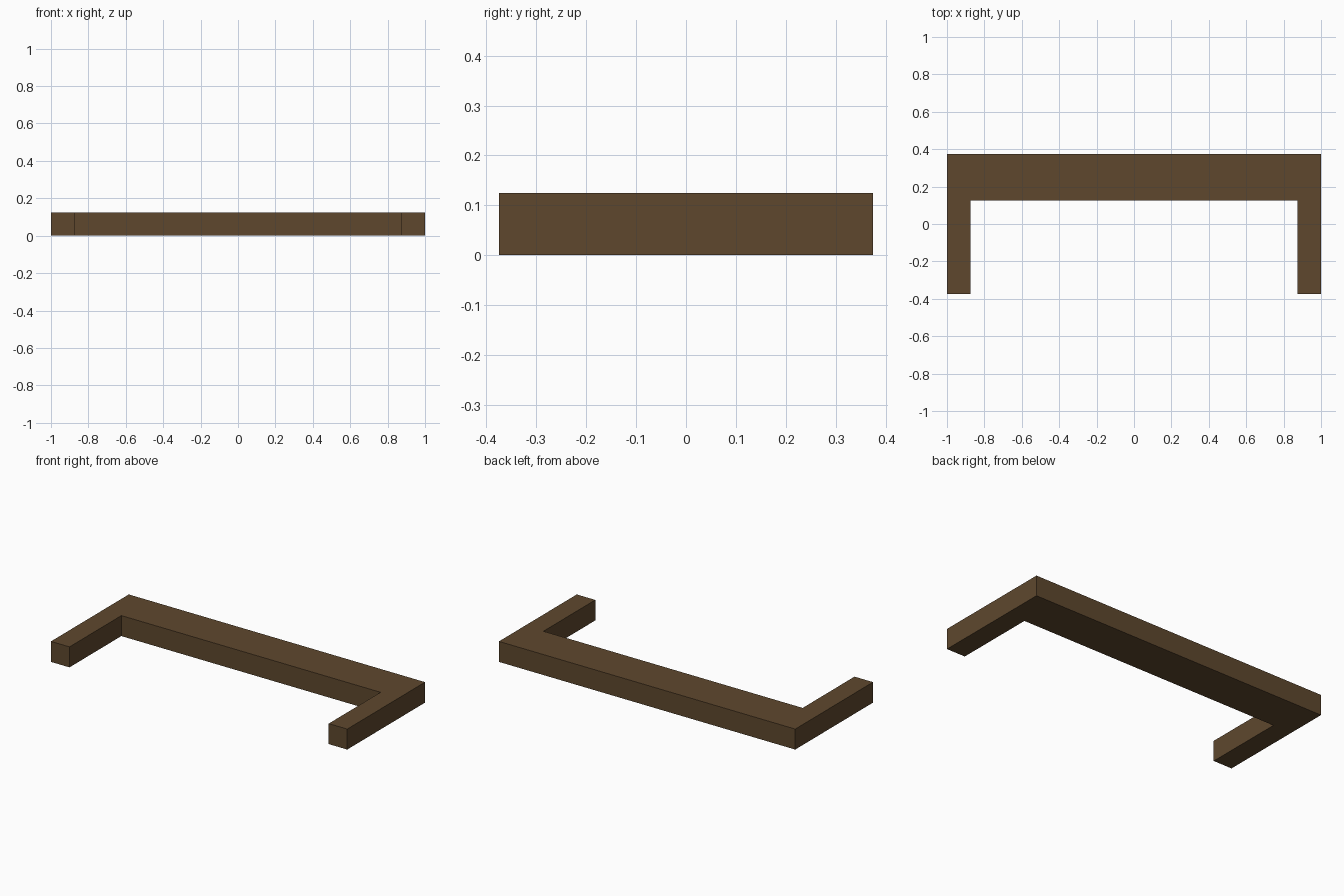
import bpy
import bmesh

if "Cube" in bpy.data.objects:
    bpy.data.objects.remove(bpy.data.objects["Cube"])

# Single dark wood colour
wood = bpy.data.materials.new("dark_brown_wood")
wood.diffuse_color = (0.113, 0.064, 0.027, 1.0)
wood.use_nodes = True
wood.node_tree.nodes["Principled BSDF"].inputs["Base Color"].default_value = wood.diffuse_color

HALF_W, HALF_D, HEIGHT = 1.0, 0.375, 0.125
ARM, BAR_FRONT = 0.125, 0.125      # arm width, front edge of the back bar

# U-shaped plan outline: right half, then mirrored for the left
right = [(HALF_W, HALF_D), (HALF_W, -HALF_D),
         (HALF_W - ARM, -HALF_D), (HALF_W - ARM, BAR_FRONT)]
outline = right + [(-x, y) for x, y in reversed(right)]

# Extrude the outline upward into one solid frame
bm = bmesh.new()
base = bm.faces.new([bm.verts.new((x, y, 0)) for x, y in outline])
extruded = bmesh.ops.extrude_face_region(bm, geom=[base], use_keep_orig=True)
top = [v for v in extruded["geom"] if isinstance(v, bmesh.types.BMVert)]
bmesh.ops.translate(bm, verts=top, vec=(0, 0, HEIGHT))
bmesh.ops.recalc_face_normals(bm, faces=bm.faces[:])

mesh = bpy.data.meshes.new("u_frame")
bm.to_mesh(mesh)
bm.free()
mesh.materials.append(wood)
frame = bpy.data.objects.new("u_frame", mesh)
bpy.context.collection.objects.link(frame)
